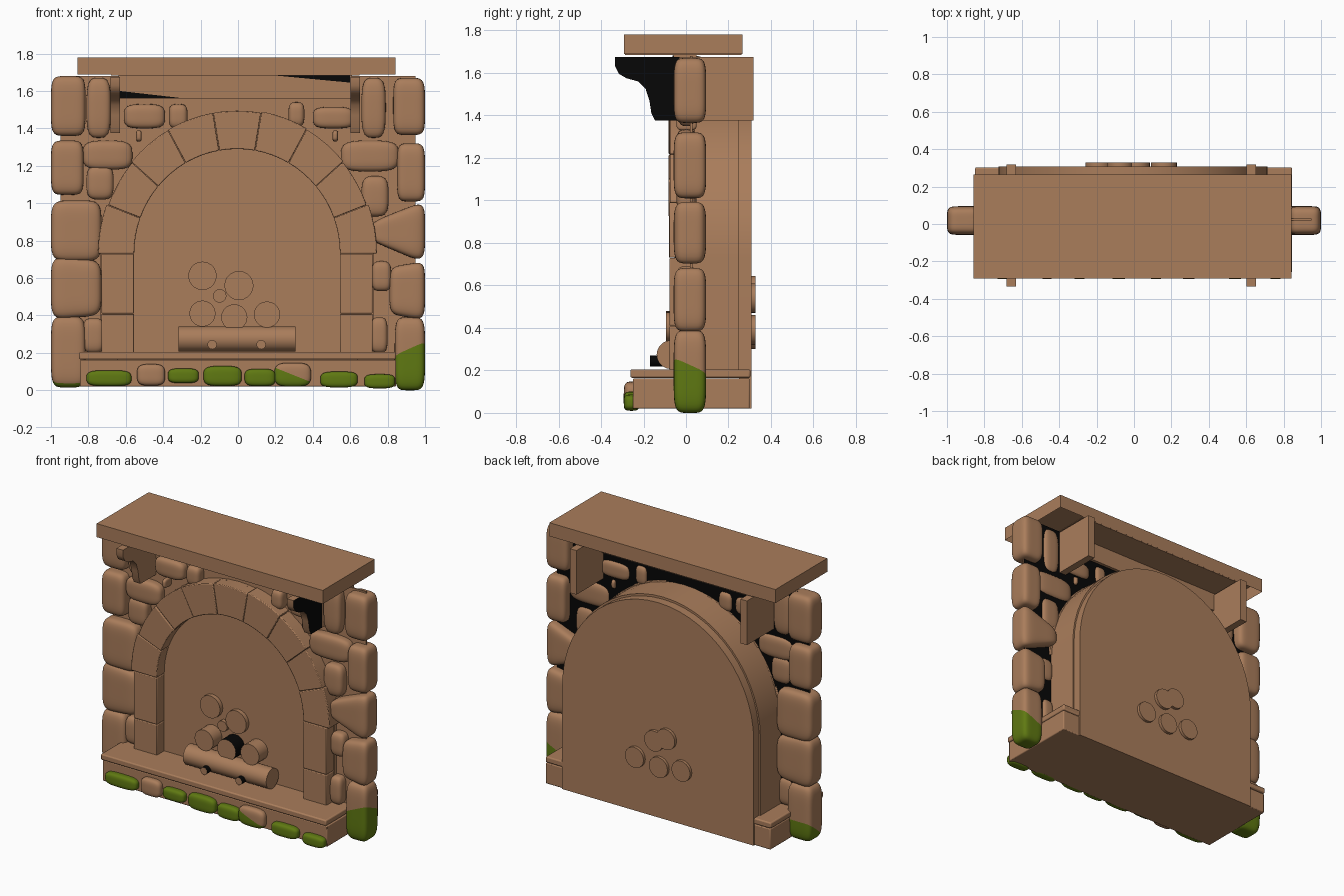
import bpy, bmesh, math, random
from mathutils import Vector

if "Cube" in bpy.data.objects:
    bpy.data.objects.remove(bpy.data.objects["Cube"])

random.seed(4)


def material(name, rgb):
    m = bpy.data.materials.new(name)
    m.diffuse_color = (*rgb, 1)
    m.use_nodes = True
    m.node_tree.nodes["Principled BSDF"].inputs["Base Color"].default_value = m.diffuse_color
    return m


MATS = [material("warm brown stone", (0.40, 0.205, 0.105)),
        material("moss green", (0.115, 0.19, 0.006)),
        material("soot black", (0.002, 0.002, 0.002))]


def finish(name, bm, bevel=0, paint=None):
    """paint(face centre, face normal) gives the material index."""
    bmesh.ops.recalc_face_normals(bm, faces=bm.faces)
    bm.normal_update()
    for f in bm.faces:
        if paint:
            f.material_index = paint(f.calc_center_median(), f.normal)
    me = bpy.data.meshes.new(name)
    bm.to_mesh(me)
    bm.free()
    for m in MATS:
        me.materials.append(m)
    ob = bpy.data.objects.new(name, me)
    bpy.context.collection.objects.link(ob)
    if bevel:
        mod = ob.modifiers.new("soft edges", 'BEVEL')
        mod.width, mod.segments = bevel, 2
    bpy.ops.object.select_all(action='DESELECT')
    ob.select_set(True)
    bpy.context.view_layer.objects.active = ob
    bpy.ops.object.shade_smooth_by_angle(angle=math.radians(40))
    return ob


def extrude(name, pts, a, b, axis='y', bevel=0, paint=None):
    """Closed outline extruded along y (points are x, z) or x (points are y, z)."""
    bm = bmesh.new()
    def put(p, d):
        return bm.verts.new((p[0], d, p[1]) if axis == 'y' else (d, p[0], p[1]))
    lo, hi = [put(p, a) for p in pts], [put(p, b) for p in pts]
    bm.faces.new(lo)
    bm.faces.new(hi[::-1])
    n = len(pts)
    for i in range(n):
        bm.faces.new((lo[i], lo[(i + 1) % n], hi[(i + 1) % n], hi[i]))
    return finish(name, bm, bevel, paint)


def box(name, x0, x1, y0, y1, z0, z1, bevel=0):
    return extrude(name, [(x0, z0), (x1, z0), (x1, z1), (x0, z1)], y0, y1, 'y', bevel)


def stone(name, x0, x1, z0, z1, y0, y1, moss=None, taper=0.0, cuts=9, n=5.0):
    """Rounded block; taper shrinks it towards -x; moss (a, b, d) covers z < a*x + b*y + d."""
    bm = bmesh.new()
    bmesh.ops.create_cube(bm, size=2)
    bmesh.ops.subdivide_edges(bm, edges=bm.edges[:], cuts=cuts, use_grid_fill=True)
    shear = random.uniform(-0.06, 0.06)
    for v in bm.verts:
        p = v.co
        q = p / sum(abs(c) ** n for c in p) ** (1 / n)
        z = q.z * (1 - taper * (1 - q.x) / 2) + (shear * q.x * (1 - abs(q.z)))
        x = q.x * (1 + shear * q.z * (1 - abs(q.x)))
        v.co = ((x0 + x1) / 2 + x * (x1 - x0) / 2,
                (y0 + y1) / 2 + q.y * (y1 - y0) / 2,
                (z0 + z1) / 2 + z * (z1 - z0) / 2)
    paint = None
    if moss:
        a, b, d = moss
        bmesh.ops.bisect_plane(bm, geom=bm.verts[:] + bm.edges[:] + bm.faces[:], dist=1e-5,
                               plane_co=(0, 0, d), plane_no=Vector((-a, -b, 1)).normalized())
        paint = lambda c, nrm: int(c.z < a * c.x + b * c.y + d)
    ob = finish(name, bm, 0, paint)
    ob.data.shade_smooth()
    return ob


def log(name, x, z, r, y0, y1, paint=None):
    pts = [(x + r * math.cos(t * math.tau / 20), z + r * math.sin(t * math.tau / 20)) for t in range(20)]
    return extrude(name, pts, y0, y1, 'y', 0, paint)


CX, CZ = -0.005, 0.73


def arc(r, a, b, steps, rise=None):
    rise = rise or r
    angles = [math.radians(a + (b - a) * i / steps) for i in range(steps + 1)]
    return [(CX + r * math.cos(t), CZ + rise * math.sin(t)) for t in angles]


# Hearth base, slab and its mossy front stones
box("hearth_base", -0.845, 0.845, -0.25, 0.30, 0.02, 0.162, 0.006)
box("hearth_slab", -0.85, 0.845, -0.262, 0.303, 0.165, 0.205, 0.008)
always, half = (0, 0, 1), (-0.4, 0, 0.2)
for i, (x0, x1, z0, z1, moss) in enumerate([
        (-0.81, -0.57, .022, .107, always), (-0.54, -0.39, .025, .14, None),
        (-0.375, -0.21, .038, .117, always), (-0.185, 0.02, .023, .13, always),
        (0.035, 0.2, .022, .115, always), (0.195, 0.39, .02, .147, half),
        (0.44, 0.64, .015, .1, always), (0.675, 0.84, .01, .086, always)]):
    stone(f"hearth_stone_{i}", x0, x1, z0, z1, -0.293, -0.22, moss, n=3.5)

# Thin wall sheet around the arch, sooty on its back
wall = ([(-0.95, 0.05), (-0.64, 0.05)] + arc(0.64, 180, 0, 24)
        + [(0.64, 0.05), (0.95, 0.05), (0.95, 1.68), (-0.95, 1.68)])
extrude("wall_sheet", wall, 0.02, 0.03, paint=lambda c, n: 2 if n.y > 0.5 else 0)

# Corner columns of big stones
left_moss, right_moss = (0, 0.8, 0.075), (0.45, -0.45, -0.216)
for i, (x0, x1, z0, z1, moss, taper) in enumerate([
        (-1, -0.815, 1.36, 1.68, None, 0), (-1, -0.825, 1.045, 1.335, None, 0),
        (-1, -0.73, 0.69, 1.015, None, 0), (-1, -0.73, 0.40, 0.695, None, -0.15),
        (-1, -0.815, 0.015, 0.395, left_moss, 0),
        (0.83, 1, 1.365, 1.67, None, 0), (0.85, 1, 1.01, 1.32, None, 0),
        (0.71, 1, 0.68, 1.015, None, 0.7), (0.81, 1, 0.375, 0.69, None, 0.2),
        (0.838, 1, 0.0, 0.39, right_moss, 0)]):
    stone(f"corner_stone_{i}", x0, x1, z0, z1, -0.058, 0.095, moss, taper, cuts=13)

# Smaller rubble stones in the wall
for i, (x0, x1, z0, z1) in enumerate([
        (-0.81, -0.68, 1.35, 1.67), (-0.61, -0.39, 1.40, 1.53), (-0.83, -0.565, 1.18, 1.335),
        (-0.81, -0.665, 1.02, 1.2), (-0.83, -0.715, 0.2, 0.385), (-0.37, -0.27, 1.40, 1.53),
        (0.27, 0.355, 1.41, 1.54), (0.40, 0.62, 1.40, 1.515), (0.66, 0.79, 1.35, 1.67),
        (0.55, 0.86, 1.17, 1.335), (0.66, 0.805, 0.93, 1.145), (0.715, 0.82, 0.53, 0.69),
        (0.71, 0.80, 0.2, 0.39), (-0.545, -0.515, 1.33, 1.39), (0.505, 0.535, 1.33, 1.39)]):
    stone(f"rubble_stone_{i}", x0, x1, z0, z1, -0.045, 0.05, n=3.5)

# Arch stones: nine wedges and two blocks on each leg
for i in range(9):
    a, b = 20 * i + 0.1, 20 * i + 19.9
    r = 0.74 + random.uniform(-0.008, 0.01)
    extrude(f"arch_wedge_{i}", arc(r, a, b, 4, r + 0.025) + arc(0.55, b, a, 4, 0.56),
            -0.08 + random.uniform(-0.003, 0.005), 0.04, 'y', 0.005)
for s, side in ((-1, "left"), (1, "right")):
    xs = sorted((CX + s * 0.55, CX + s * 0.725))
    for j, (z0, z1) in enumerate([(0.2, 0.409), (0.411, 0.729)]):
        box(f"arch_leg_{side}_{j}", xs[0], xs[1], -0.078, 0.04, z0, z1, 0.005)

# Closed firebox body: the fire opening is a shallow recess, the back a flat arch
def body(r, rise, z0):
    return [(CX + r, z0)] + arc(r, 0, 180, 28, rise) + [(CX - r, z0)]
extrude("firebox_body", body(0.73, 0.765, 0.19), 0.0, 0.25)
extrude("firebox_back", body(0.72, 0.75, 0.02), 0.25, 0.308)

# Stacked log ends on both faces, a log across the front and two sooty stubs
sooty_side = lambda c, n: 2 if abs(n.y) < 0.5 else 0
for i, (x, z, r, y0) in enumerate([
        (-0.19, 0.41, 0.07, -0.095), (-0.02, 0.39, 0.07, -0.095), (0.155, 0.405, 0.07, -0.095),
        (-0.19, 0.612, 0.076, -0.03), (0.005, 0.56, 0.078, -0.03), (-0.098, 0.505, 0.036, -0.03)]):
    log(f"log_front_{i}", x, z, r, y0, 0.05, sooty_side if i == 1 else None)
for i, (x, z) in enumerate([(-0.19, 0.39), (-0.02, 0.37), (0.16, 0.39), (-0.075, 0.575), (0.015, 0.54)]):
    log(f"log_back_{i}", x, z, 0.07, 0.28, 0.328)
extrude("front_log", [(-0.07 + 0.068 * math.cos(t * math.tau / 20), 0.274 + 0.068 * math.sin(t * math.tau / 20))
                      for t in range(20)], -0.318, 0.308, 'x')
for x, side in ((-0.138, "left"), (0.124, "right")):
    log(f"log_stub_{side}", x, 0.244, 0.025, -0.17, -0.05, sooty_side)

# Mantel brackets; the right one is sooty on its outer front side
corbel = [(-0.333, 1.675), (-0.333, 1.63), (-0.315, 1.595), (-0.28, 1.575), (-0.225, 1.56), (-0.19, 1.525),
          (-0.172, 1.47), (-0.163, 1.41), (-0.145, 1.375), (-0.03, 1.375), (-0.03, 1.675)]
for x, side in ((-0.656, "left"), (0.626, "right")):
    paint = (lambda c, n: 2 if n.x > 0.5 else 0) if side == "right" else None
    extrude(f"bracket_front_{side}", corbel, x - 0.025, x + 0.025, 'x', 0, paint)
    box(f"bracket_back_{side}", x - 0.025, x + 0.025, -0.03, 0.318, 1.375, 1.675)

# Beam with sooty corners
box("mantel_beam", -0.64, 0.61, -0.06, 0.05, 1.56, 1.685)
for side, pts in (("left", [(-0.63, 1.562), (-0.3, 1.562), (-0.63, 1.6)]),
                  ("right", [(0.2, 1.683), (0.6, 1.645), (0.6, 1.683)])):
    extrude(f"beam_soot_{side}", pts, -0.064, -0.058, paint=lambda c, n: 2)

# Shelf, open underneath at its ends and closed between the brackets
shelf = box("mantel_shelf", -0.858, 0.842, -0.292, 0.265, 1.688, 1.78)
bm = bmesh.new()
bm.from_mesh(shelf.data)
bmesh.ops.delete(bm, geom=[f for f in bm.faces if f.normal.z < -0.5], context='FACES')
bm.to_mesh(shelf.data)
bm.free()
box("shelf_underside", -0.68, 0.65, -0.288, 0.262, 1.684, 1.69)
